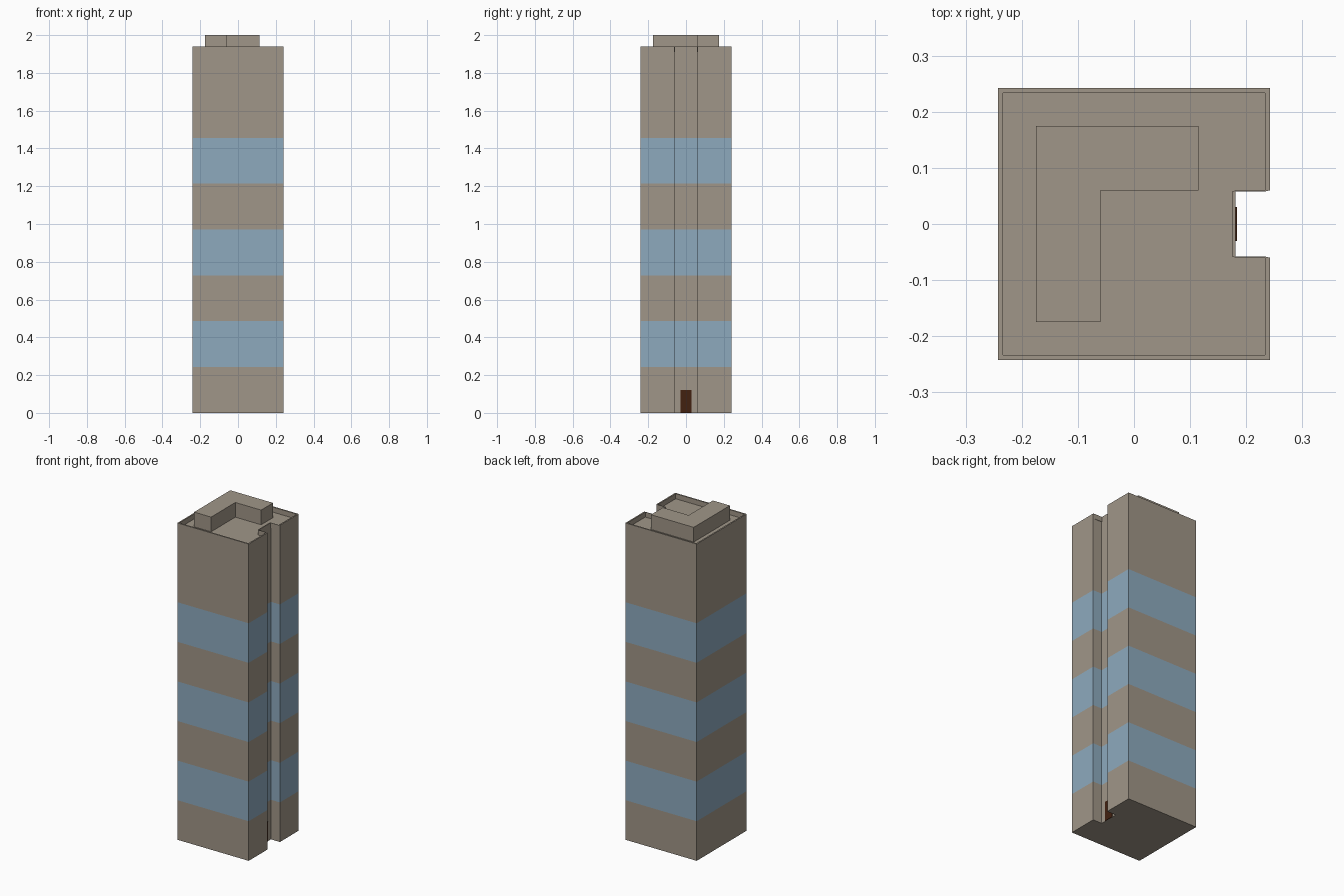
import bpy
import bmesh

if "Cube" in bpy.data.objects:
    bpy.data.objects.remove(bpy.data.objects["Cube"], do_unlink=True)


def material(name, rgb):
    m = bpy.data.materials.new(name)
    m.use_nodes = True
    color = (*rgb, 1)
    m.diffuse_color = color
    m.node_tree.nodes["Principled BSDF"].inputs["Base Color"].default_value = color
    return m


STONE = material("warm grey stone", (0.352, 0.305, 0.246))
GLASS = material("pale blue glass", (0.270, 0.402, 0.515))
WOOD = material("dark brown wood", (0.054, 0.015, 0.005))


def loft(name, outline, rings, materials, pick=lambda z: 0):
    """Skin an outline through (height, scale) rings and cap both ends."""
    bm = bmesh.new()
    loops = [[bm.verts.new((x * s, y * s, z)) for x, y in outline] for z, s in rings]
    n = len(outline)
    for low, high in zip(loops, loops[1:]):
        middle = (low[0].co.z + high[0].co.z) / 2
        for i in range(n):
            j = (i + 1) % n
            face = bm.faces.new((low[i], low[j], high[j], high[i]))
            face.material_index = pick(middle)
    bm.faces.new(loops[0][::-1])
    bm.faces.new(loops[-1])
    mesh = bpy.data.meshes.new(name)
    bm.to_mesh(mesh)
    bm.free()
    for m in materials:
        mesh.materials.append(m)
    obj = bpy.data.objects.new(name, mesh)
    bpy.context.collection.objects.link(obj)
    return obj


# Tower shaft: square plan with an entrance recess on +x, sunken roof inside a parapet
HALF, RECESS_X, RECESS_Y = 0.242, 0.181, 0.06
TOP, ROOF, INSET = 1.941, 1.91, 0.965
STOREY = TOP / 8
plan = [(-HALF, -HALF), (HALF, -HALF), (HALF, -RECESS_Y), (RECESS_X, -RECESS_Y),
        (RECESS_X, RECESS_Y), (HALF, RECESS_Y), (HALF, HALF), (-HALF, HALF)]
rings = [(STOREY * i, 1) for i in (0, 1, 2, 3, 4, 5, 6, 8)]
rings += [(TOP, INSET), (ROOF, INSET)]


def band(z):
    # Alternate storeys are glazed, up to the sixth
    level = int(z / STOREY)
    return 1 if level in (1, 3, 5) else 0


loft("tower_shaft", plan, rings, [STONE, GLASS], band)

# L-shaped plant room on the roof
A, B, C = 0.175, 0.06, 0.115
plant = [(-A, -A), (-B, -A), (-B, B), (C, B), (C, A), (-A, A)]
loft("roof_plant_room", plant, [(ROOF, 1), (2.0, 1)], [STONE])

# Entrance door on the back wall of the recess
W, T = 0.03, 0.003
door = [(RECESS_X, -W), (RECESS_X + T, -W), (RECESS_X + T, W), (RECESS_X, W)]
loft("entrance_door", door, [(0, 1), (STOREY / 2, 1)], [WOOD])
